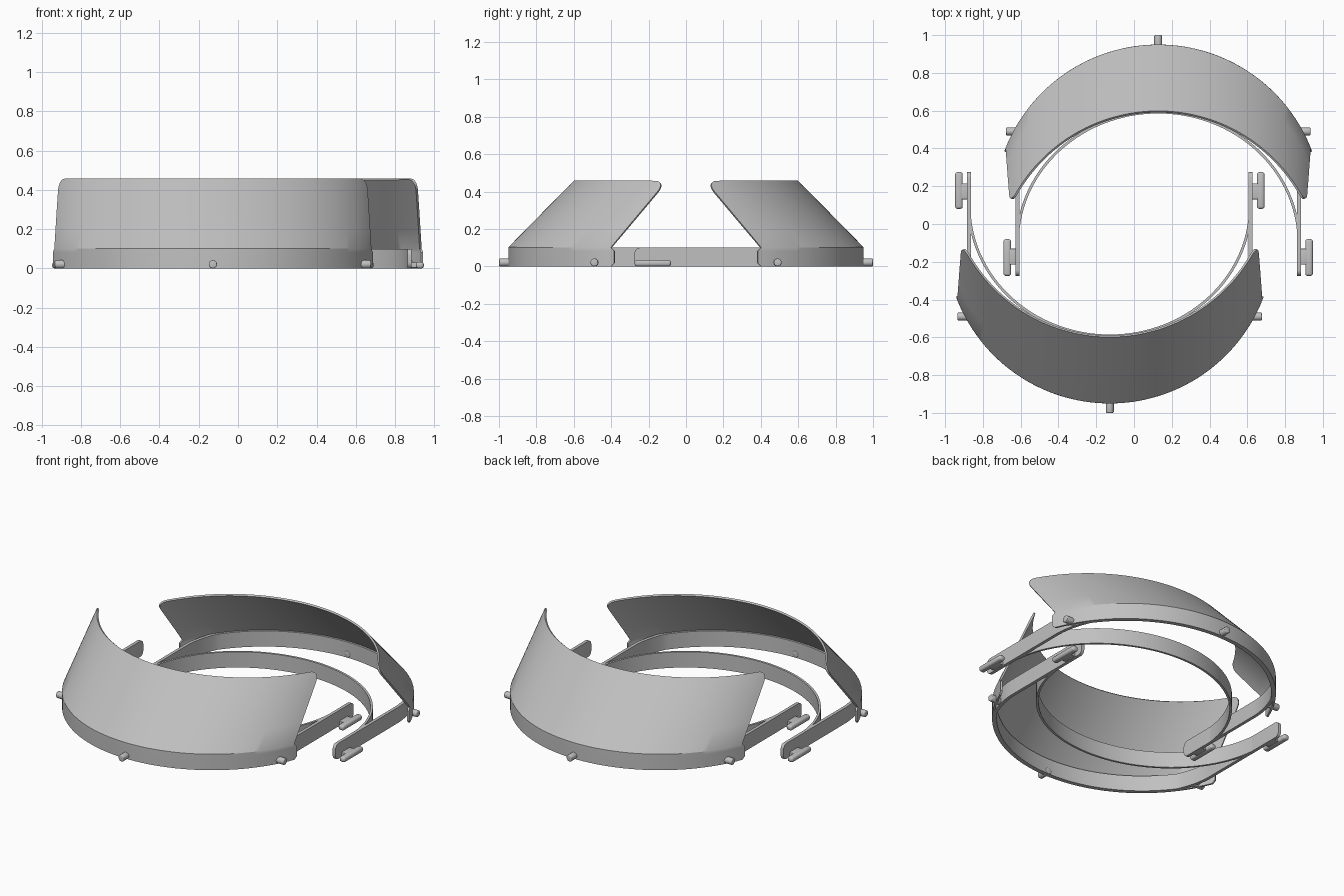
import bpy, bmesh
from math import sin, cos, asin, sqrt, pi, radians
from mathutils import Vector, Matrix

cube = bpy.data.objects.get("Cube")
if cube:
    bpy.data.objects.remove(cube, do_unlink=True)

grey = bpy.data.materials.new("plain grey")
grey.use_nodes = True
GREY = (0.53, 0.53, 0.53, 1)
grey.diffuse_color = GREY
grey.node_tree.nodes["Principled BSDF"].inputs["Base Color"].default_value = GREY

R, CY = 0.864, 0.08      # shield radius and arc centre
ARM = 0.745              # half distance between the arms
HEIGHT, TOP = 0.1, 0.455


def finish(name, bm, unit, solid=0, bevel=0):
    """Place a part in one of the two facing units, apply modifiers, shade."""
    bmesh.ops.recalc_face_normals(bm, faces=bm.faces)
    mesh = bpy.data.meshes.new(name)
    bm.to_mesh(mesh)
    bm.free()
    mesh.materials.append(grey)
    ob = bpy.data.objects.new(unit + "_" + name, mesh)
    bpy.context.collection.objects.link(ob)
    back = unit == "back"
    ob.location.x = 0.128 if back else -0.128
    ob.rotation_euler.z = 0 if back else pi
    if solid:
        mod = ob.modifiers.new("thickness", 'SOLIDIFY')
        mod.thickness = solid
        mod.offset = 0
    if bevel:
        mod = ob.modifiers.new("rounding", 'BEVEL')
        mod.width = bevel
        mod.segments = 3
    bpy.ops.object.select_all(action='DESELECT')
    ob.select_set(True)
    bpy.context.view_layer.objects.active = ob
    bpy.ops.object.convert(target='MESH')
    bpy.ops.object.shade_smooth_by_angle(angle=radians(30))


def sheet(name, rows, unit, thickness):
    bm = bmesh.new()
    grid = [[bm.verts.new(p) for p in row] for row in rows]
    for a, b in zip(grid, grid[1:]):
        for i in range(len(a) - 1):
            bm.faces.new((a[i], a[i + 1], b[i + 1], b[i]))
    finish(name, bm, unit, solid=thickness)


def box(name, lo, hi, unit, bevel):
    lo, hi = Vector(lo), Vector(hi)
    size = hi - lo
    bm = bmesh.new()
    bmesh.ops.create_cube(bm, size=1, matrix=Matrix.Translation((lo + hi) / 2)
                          @ Matrix.Diagonal((*[abs(s) for s in size], 1)))
    finish(name, bm, unit, bevel=bevel)


def peg(name, start, end, unit):
    start, end = Vector(start), Vector(end)
    axis = end - start
    turn = axis.to_track_quat('Z', 'Y').to_matrix().to_4x4()
    bm = bmesh.new()
    bmesh.ops.create_cone(bm, cap_ends=True, segments=20, radius1=0.021, radius2=0.021,
                          depth=axis.length,
                          matrix=Matrix.Translation((start + end) / 2) @ turn)
    finish(name, bm, unit, bevel=0.006)


def shield_row(z, steps=64):
    """One level of the shield: a vertical rim, then a leaning visor."""
    lean = max(0, z - HEIGHT)
    y_end = 0.40 - 0.84 * lean
    if z < HEIGHT:
        y_end -= min(0.018, z, HEIGHT - z)
    r = 0.06
    d = z - (TOP - r)
    if d > 0:
        y_end += r - sqrt(max(0, r * r - d * d))
    shift = 0.985 * lean
    low = asin((y_end + shift - CY) / R)
    angles = [low + (pi - 2 * low) * i / steps for i in range(steps + 1)]
    return [(R * cos(a), CY + R * sin(a) - shift, z) for a in angles]


def frame_path():
    """Outer frame: rounded arm tip, straight arm, blend, front arc."""
    tip = 0.03
    half = [(ARM, -0.275 + tip * (1 - cos(pi / 2 * i / 5))) for i in range(6)]
    half += [(ARM, y) for y in (-0.1, 0.1, 0.25)]
    r, a0 = R - 0.011, radians(36)
    p0, p1 = Vector((ARM, 0.35)), Vector((ARM, 0.46))
    p2 = Vector((r * cos(a0), CY + r * sin(a0)))
    for i in range(9):
        t = i / 8
        half.append(tuple(p0 * (1 - t) ** 2 + p1 * 2 * t * (1 - t) + p2 * t * t))
    for i in range(1, 25):
        a = a0 + (pi / 2 - a0) * i / 24
        half.append((r * cos(a), CY + r * sin(a)))
    return half + [(-x, y) for x, y in reversed(half[:-1])]


def inset(y, tip=0.03):
    """How far the arm edge is pulled in at its rounded tip."""
    d = max(0, -0.275 + tip - y)
    return tip - sqrt(max(0, tip * tip - d * d))


for unit in ("back", "front"):
    # Shield with its vertical rim
    levels = [0, 0.018, 0.082, HEIGHT, 0.2, 0.3]
    levels += [TOP - 0.06 + 0.06 * sin(pi / 2 * i / 8) for i in range(9)]
    sheet("shield", [shield_row(z) for z in levels], unit, 0.012)

    # Outer frame running into the two arms
    path = frame_path()
    sheet("frame_and_arms", [[(x, y, inset(y)) for x, y in path],
                             [(x, y, HEIGHT - inset(y)) for x, y in path]], unit, 0.02)

    # Inner headband
    band = [(ARM * cos(pi * i / 72), -0.1 + 0.692 * sin(pi * i / 72)) for i in range(73)]
    sheet("headband", [[(x, y, z) for x, y in band] for z in (0, HEIGHT)], unit, 0.014)

    # Pegs and strap hooks
    peg("middle_peg", (0, 0.92, 0.021), (0, 1.0, 0.021), unit)
    for side, word in ((1, "first"), (-1, "second")):
        peg(word + "_side_peg", (side * 0.73, 0.49, 0.021), (side * 0.806, 0.49, 0.021), unit)
        box(word + "_hook_stem", (side * 0.745, -0.215, 0.003), (side * 0.795, -0.13, 0.031),
            unit, 0.004)
        box(word + "_hook_bar", (side * 0.779, -0.275, 0), (side * 0.819, -0.08, 0.034),
            unit, 0.013)
